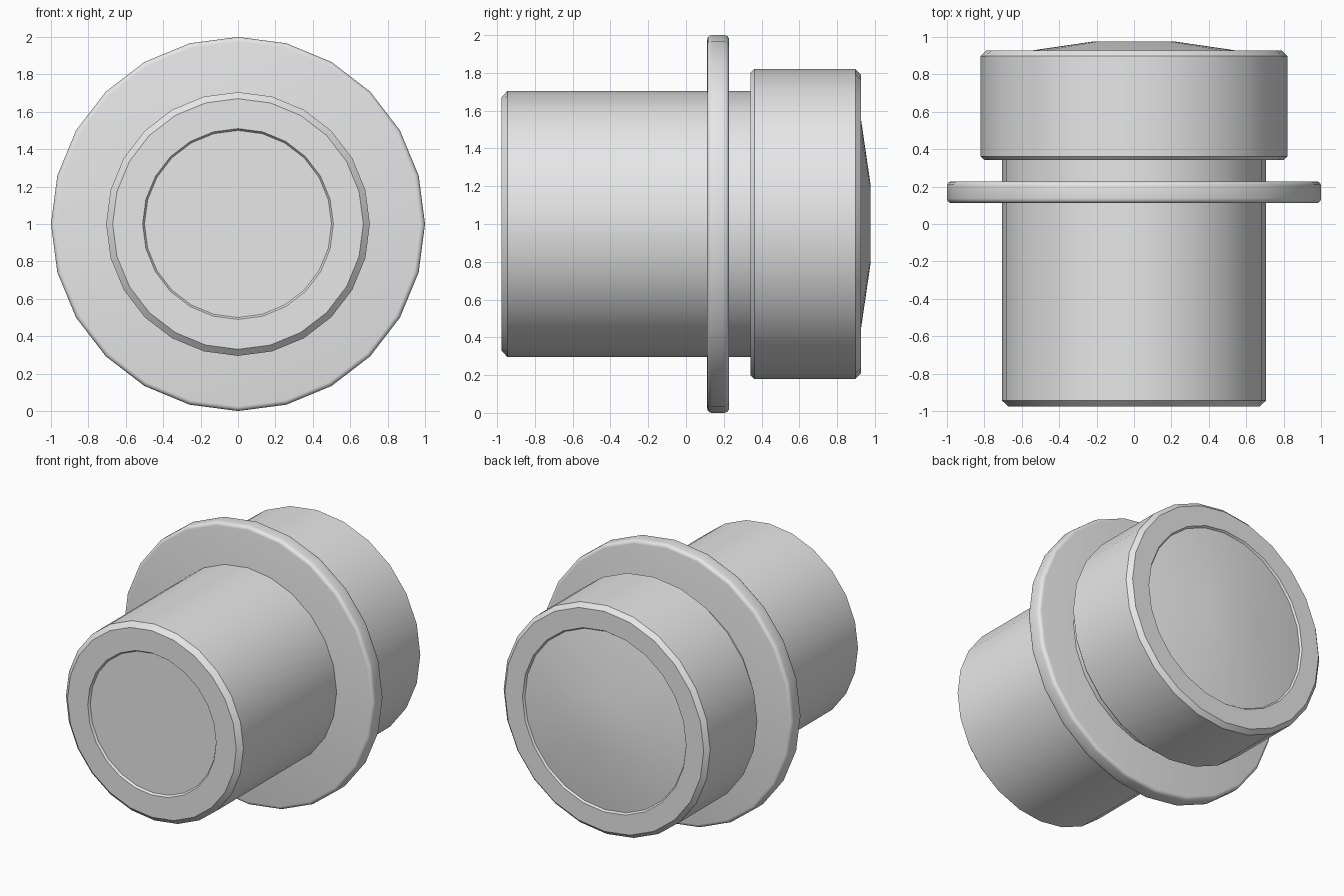
import bpy, bmesh, math

cube = bpy.data.objects.get("Cube")
if cube:
    bpy.data.objects.remove(cube, do_unlink=True)

SIDES = 24
CENTRE_Z = 1.0

grey = bpy.data.materials.new("light grey")
grey.use_nodes = True
grey.diffuse_color = (0.8, 0.8, 0.8, 1)
grey.node_tree.nodes["Principled BSDF"].inputs["Base Color"].default_value = (0.8, 0.8, 0.8, 1)


def turned_part(name, profile, sharp_angle, cap_start=True, cap_end=True):
    """Turn a (radius, y) profile about the horizontal front-to-back axis."""
    bm = bmesh.new()
    rings = []
    for r, y in profile:
        ring = []
        for i in range(SIDES):
            a = 2 * math.pi * i / SIDES
            ring.append(bm.verts.new((r * math.sin(a), y, CENTRE_Z + r * math.cos(a))))
        rings.append(ring)
    for a, b in zip(rings, rings[1:]):
        for i in range(SIDES):
            j = (i + 1) % SIDES
            bm.faces.new((a[i], a[j], b[j], b[i]))
    if cap_start:
        bm.faces.new(rings[0])
    if cap_end:
        bm.faces.new(rings[-1])
    bmesh.ops.recalc_face_normals(bm, faces=bm.faces)
    mesh = bpy.data.meshes.new(name)
    bm.to_mesh(mesh)
    bm.free()
    mesh.materials.append(grey)
    obj = bpy.data.objects.new(name, mesh)
    bpy.context.collection.objects.link(obj)
    bpy.ops.object.select_all(action='DESELECT')
    obj.select_set(True)
    bpy.context.view_layer.objects.active = obj
    bpy.ops.object.shade_smooth_by_angle(angle=math.radians(sharp_angle))
    return obj


# Long barrel with a chamfered front edge and a shallow recessed front face
turned_part("barrel", [
    (0.50, -0.962), (0.51, -0.977), (0.67, -0.977),
    (0.705, -0.945), (0.705, 0.36)], 30)

# Wide thin flange with softly rounded edges
bevel, steps = 0.025, 4
front_edge = [(1 - bevel + bevel * math.sin(t), 0.112 + bevel - bevel * math.cos(t))
              for t in (math.pi / 2 * k / steps for k in range(steps + 1))]
back_edge = [(r, 0.34 - y) for r, y in reversed(front_edge)]
turned_part("flange", front_edge + back_edge, 35)

# Chamfered rear head with a recessed rim
turned_part("rear_head", [
    (0.70, 0.342), (0.80, 0.342), (0.82, 0.362), (0.82, 0.897),
    (0.79, 0.927), (0.65, 0.927), (0.64, 0.912)], 30)

# Shallow domed button in the rear head
turned_part("rear_dome", [(0.64, 0.914), (0.21, 0.977)], 30, cap_start=False)
